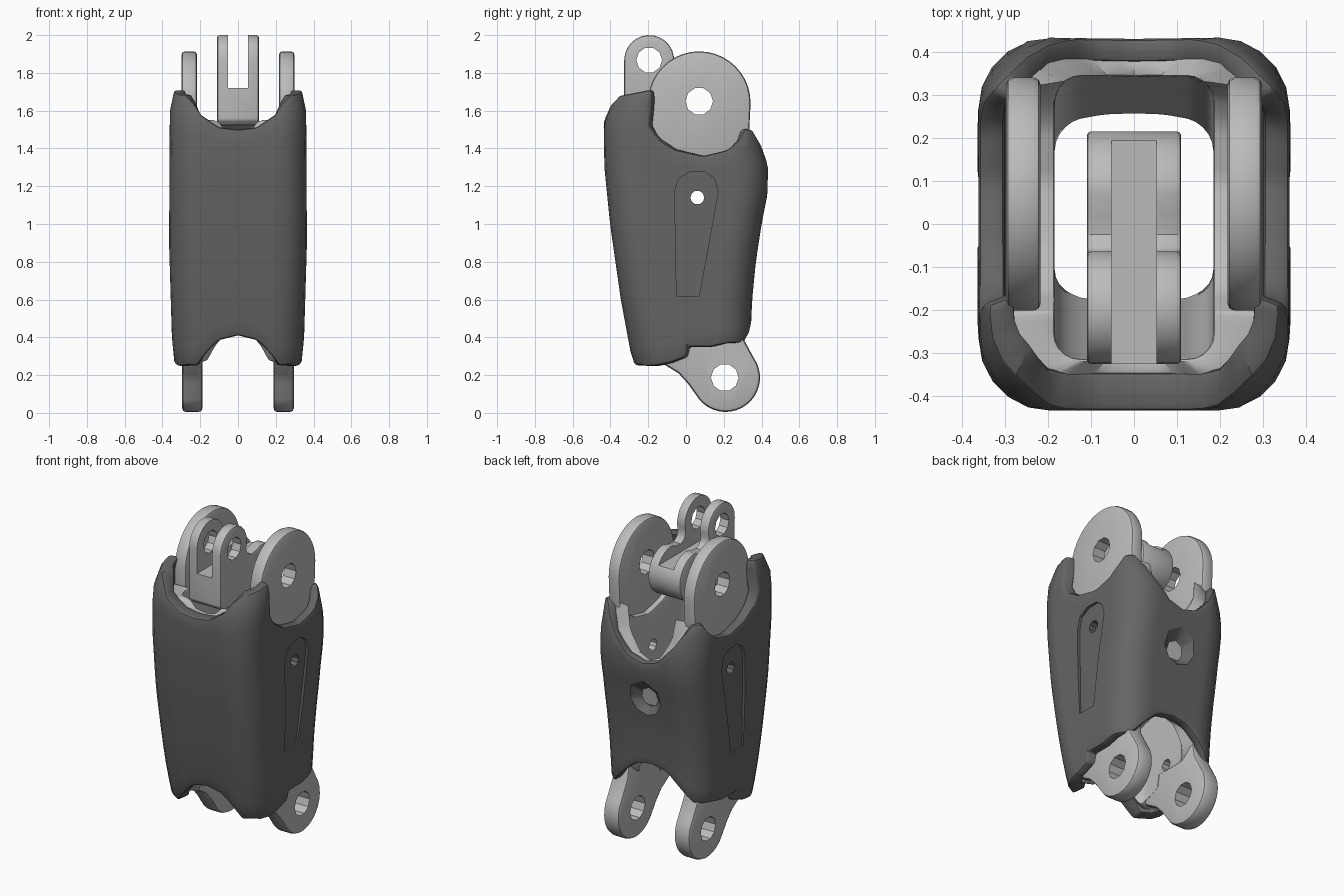
import bpy, bmesh, math
from mathutils import Matrix, Vector

if "Cube" in bpy.data.objects:
    bpy.data.objects.remove(bpy.data.objects["Cube"])


def lerp(table, v):
    if v <= table[0][0]:
        return table[0][1]
    for (a, fa), (b, fb) in zip(table, table[1:]):
        if v <= b:
            return fa + (fb - fa) * (v - a) / (b - a)
    return table[-1][1]


def material(name, g):
    m = bpy.data.materials.new(name)
    m.diffuse_color = (g, g, g, 1)
    m.use_nodes = True
    m.node_tree.nodes["Principled BSDF"].inputs["Base Color"].default_value = m.diffuse_color
    return m


DARK, LIGHT = material("dark_grey", 0.13), material("light_grey", 0.5)


def to_object(name, bm, mat=None):
    bmesh.ops.recalc_face_normals(bm, faces=bm.faces)
    me = bpy.data.meshes.new(name)
    bm.to_mesh(me)
    bm.free()
    ob = bpy.data.objects.new(name, me)
    bpy.context.collection.objects.link(ob)
    if mat:
        me.materials.append(mat)
    return ob


def apply(ob, mod):
    with bpy.context.temp_override(object=ob, active_object=ob, selected_objects=[ob]):
        bpy.ops.object.modifier_apply(modifier=mod.name)


def bevel(ob, width):
    m = ob.modifiers.new("bevel", 'BEVEL')
    m.width, m.segments, m.limit_method, m.angle_limit = width, 2, 'ANGLE', math.radians(40)
    apply(ob, m)


def cut(ob, *cutters):
    for c in cutters:
        c.hide_render = True
        m = ob.modifiers.new("cut", 'BOOLEAN')
        m.operation, m.object, m.solver = 'DIFFERENCE', c, 'EXACT'
        apply(ob, m)
        bpy.data.objects.remove(c)


def finish(ob):
    bpy.ops.object.select_all(action='DESELECT')
    ob.select_set(True)
    bpy.context.view_layer.objects.active = ob
    bpy.ops.object.shade_smooth_by_angle(angle=math.radians(32))


def prism(name, pts, x0, x1, mat=None):
    """Side-view (y, z) outline extruded along x."""
    bm = bmesh.new()
    f = bm.faces.new([bm.verts.new((x0, y, z)) for y, z in pts])
    r = bmesh.ops.extrude_face_region(bm, geom=[f])
    bmesh.ops.translate(bm, vec=(x1 - x0, 0, 0),
                        verts=[v for v in r["geom"] if isinstance(v, bmesh.types.BMVert)])
    return to_object(name, bm, mat)


def arc(cy, cz, r, a0, a1, n):
    angs = [math.radians(a0 + (a1 - a0) * i / n) for i in range(n + 1)]
    return [(cy + r * math.cos(a), cz + r * math.sin(a)) for a in angs]


def hole(y, z, r, n=10):
    return prism("hole_cutter", arc(y, z, r, 0, 360, n)[:-1] if n else [], -0.6, 0.6)


# Columns around a rounded rectangle: core position and outward direction
def columns(seg=5, nx=12, ny=20):
    corners = [(1, 1), (-1, 1), (-1, -1), (1, -1)]
    out = []
    for i, c in enumerate(corners):
        d = corners[(i + 1) % 4]
        for k in range(seg + 1):
            a = math.pi / 2 * (i + k / seg)
            out.append((c[0], c[1], math.cos(a), math.sin(a)))
        n = nx if i % 2 == 0 else ny
        for k in range(1, n):
            t = k / n
            out.append((c[0] + (d[0] - c[0]) * t, c[1] + (d[1] - c[1]) * t, out[-1][2], out[-1][3]))
    return out


def place(col, prof, z):
    ax, ay, nx, ny = col
    hx, yf, yb, r = prof(z)
    return Vector((ax * (hx - r) + r * nx,
                   (yf + yb) / 2 + ay * ((yb - yf) / 2 - r) + r * ny, z))


def tube(name, outer, inner, top, bottom, mat, rows=14):
    """Closed hollow loft whose rims follow the top / bottom height functions."""
    bm = bmesh.new()
    loops = []
    for col in columns():
        zt, zb = top(place(col, outer, 1.45)), bottom(place(col, outer, 0.35))
        zs = [zb + (zt - zb) * i / rows for i in range(rows + 1)]
        loops.append([bm.verts.new(place(col, outer, z)) for z in zs] +
                     [bm.verts.new(place(col, inner, z)) for z in reversed(zs)])
    for a, b in zip(loops, loops[1:] + loops[:1]):
        for j in range(len(a)):
            k = (j + 1) % len(a)
            bm.faces.new((a[j], b[j], b[k], a[k]))
    return to_object(name, bm, mat)


# Shell silhouette
HX = [(0.25, 0.335), (0.4, 0.35), (0.9, 0.365), (1.4, 0.362), (1.6, 0.36), (1.72, 0.335)]
YF = [(0.25, -0.28), (0.6, -0.345), (1.0, -0.402), (1.3, -0.432), (1.55, -0.436), (1.72, -0.37)]
YB = [(0.35, 0.34), (0.6, 0.35), (0.8, 0.37), (1.0, 0.40), (1.15, 0.43), (1.3, 0.435), (1.53, 0.375)]
TOP_F = [(0, 1.5), (0.1, 1.512), (0.2, 1.58), (0.27, 1.67), (0.31, 1.71)]
TOP_B = [(0, 1.22), (0.1, 1.25), (0.2, 1.36), (0.3, 1.51), (0.33, 1.53)]
TOP_S = [(-0.4, 1.68), (-0.23, 1.715), (-0.19, 1.5), (-0.15, 1.45), (-0.07, 1.395), (0.07, 1.36),
         (0.2, 1.39), (0.3, 1.46), (0.345, 1.53)]
BOT_F = [(0, 0.41), (0.1, 0.385), (0.17, 0.32), (0.23, 0.25), (0.26, 0.24)]
BOT_B = [(0, 0.56), (0.1, 0.54), (0.2, 0.45), (0.28, 0.37), (0.33, 0.35)]
BOT_S = [(-0.3, 0.26), (-0.22, 0.245), (-0.1, 0.265), (0, 0.30), (0.15, 0.355), (0.25, 0.375), (0.34, 0.36)]


def top(p):
    z = lerp(TOP_F if p.y < 0 else TOP_B, abs(p.x))
    return min(z, lerp(TOP_S, p.y)) if abs(p.x) > 0.28 else z


def bottom(p):
    z = lerp(BOT_F if p.y < 0 else BOT_B, abs(p.x))
    return max(z, lerp(BOT_S, p.y)) if abs(p.x) > 0.26 else z


def offset(dx, df, db, r):
    return lambda z: (lerp(HX, z) - dx, lerp(YF, z) + df, lerp(YB, z) - db, r)


# Outer shell with side recesses, through hole and back dimple
shell = tube("outer_shell", offset(0, 0, 0, 0.165), offset(0.06, 0.09, 0.055, 0.1), top, bottom, DARK)
bevel(shell, 0.014)
recess = [(-0.05, 0.62), (0.07, 0.62), (0.17, 1.17), (0.15, 1.24), (0.1, 1.275), (0.02, 1.275),
          (-0.04, 1.24), (-0.06, 1.17)]
for s in (-1, 1):
    cut(shell, prism("recess_cutter", recess, s * 0.347, s * 0.5))
bm = bmesh.new()
bmesh.ops.create_cone(bm, cap_ends=True, segments=8, radius1=0.05, radius2=0.14, depth=0.08,
                      matrix=Matrix.Translation((0, 0.385, 0.97)) @ Matrix.Rotation(-math.pi / 2, 4, 'X'))
cut(shell, to_object("dimple_cutter", bm), hole(0.06, 1.14, 0.037))
finish(shell)

# Inner frame lining the shell
IN_F = [(0.3, -0.165), (1.5, -0.315)]
IN_B = [(0.3, 0.215), (1.2, 0.345)]
frame = tube("inner_frame", offset(0.068, 0.08, 0.045, 0.1),
             lambda z: (0.185, lerp(IN_F, z), lerp(IN_B, z), 0.06),
             lambda p: min(top(p * 1.0 + Vector((math.copysign(0.06, p.x) if abs(p.x) > 0.25 else 0, 0, 0))), 1.56) - 0.01,
             lambda p: bottom(p) + 0.03, LIGHT)
bevel(frame, 0.008)
cut(frame, hole(0.06, 1.14, 0.037), hole(0.06, 0.44, 0.035))
finish(frame)

# Upper joint discs and lower lugs, left and right
disc = arc(0.07, 1.642, 0.272, 0, 180, 20) + [(-0.2, 1.5), (-0.17, 1.25), (0.3, 1.25), (0.335, 1.5)]
lug = arc(0.21, 0.187, 0.182, 35, -140, 18) + [(0.01, 0.155), (-0.04, 0.21), (-0.13, 0.265),
                                             (-0.19, 0.36), (-0.19, 0.7), (0.25, 0.7), (0.3, 0.4)]
for s, side in ((-1, "left"), (1, "right")):
    d = prism("joint_disc_" + side, disc, s * 0.218, s * 0.298, LIGHT)
    bevel(d, 0.016)
    cut(d, hole(0.07, 1.65, 0.073))
    finish(d)
    l = prism("lower_lug_" + side, lug, s * 0.188, s * 0.296, LIGHT)
    bevel(l, 0.02)
    cut(l, hole(0.205, 0.187, 0.073), hole(0.06, 0.44, 0.035))
    finish(l)

# Forked link turning on the joint axis
link = (arc(-0.195, 1.868, 0.132, 180, -20, 14) + [(-0.06, 1.79), (-0.025, 1.77), (0.02, 1.775)] +
        arc(0.07, 1.645, 0.146, 90, -90, 14) + [(-0.05, 1.505), (-0.30, 1.525), (-0.327, 1.55)])
fork = prism("forked_link", link, -0.11, 0.11, LIGHT)
bevel(fork, 0.01)
slot = prism("slot_cutter", [(-0.5, 1.72), (0.4, 1.72), (0.4, 2.2), (-0.5, 2.2)], -0.052, 0.052)
cut(fork, slot, hole(0.07, 1.65, 0.073), hole(-0.195, 1.868, 0.068))
finish(fork)
